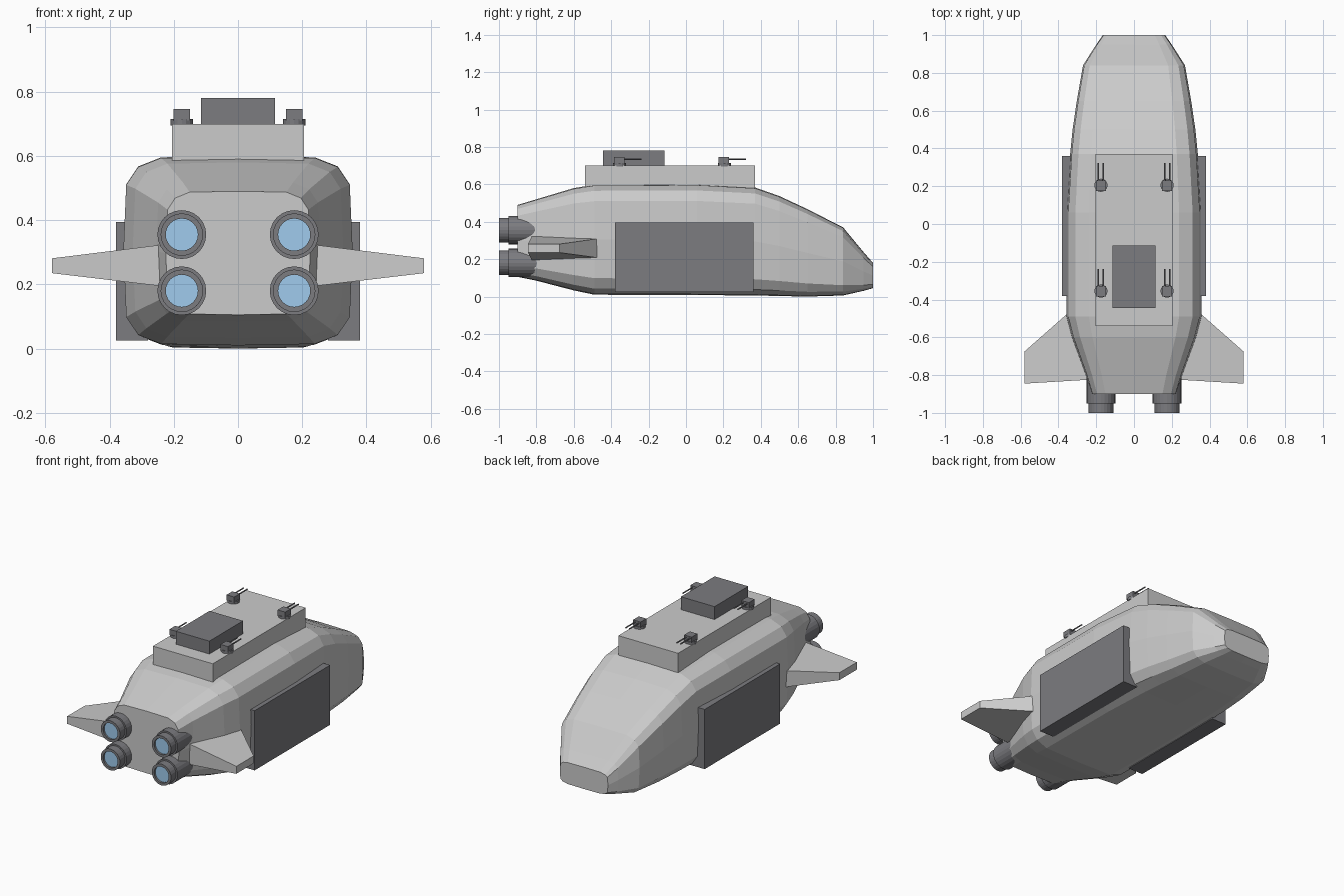
import bpy, bmesh, math

if "Cube" in bpy.data.objects:
    bpy.data.objects.remove(bpy.data.objects["Cube"])


def material(name, rgb):
    m = bpy.data.materials.new(name)
    m.diffuse_color = (*rgb, 1)
    m.use_nodes = True
    m.node_tree.nodes["Principled BSDF"].inputs["Base Color"].default_value = m.diffuse_color
    return m


DARK = material("dark_grey", (0.2, 0.2, 0.215))
BLUE = material("engine_blue", (0.35, 0.6, 0.85))


def add_object(name, bm, mat=None):
    bmesh.ops.recalc_face_normals(bm, faces=bm.faces)
    mesh = bpy.data.meshes.new(name)
    bm.to_mesh(mesh)
    bm.free()
    ob = bpy.data.objects.new(name, mesh)
    bpy.context.collection.objects.link(ob)
    if mat:
        mesh.materials.append(mat)
    return ob


def loft(name, rings, mat=None):
    """Skin a list of equal-length closed rings and cap both ends."""
    bm = bmesh.new()
    rows = [[bm.verts.new(p) for p in ring] for ring in rings]
    n = len(rows[0])
    for a, b in zip(rows, rows[1:]):
        for i in range(n):
            j = (i + 1) % n
            bm.faces.new((a[i], a[j], b[j], b[i]))
    bm.faces.new(rows[0])
    bm.faces.new(rows[-1])
    return add_object(name, bm, mat)


def box(name, x, y, z, mat=None):
    rings = [[(x[0], b, c), (x[1], b, c), (x[1], b, d), (x[0], b, d)]
             for b in y for c, d in [z]]
    return loft(name, rings, mat)


def lathe(name, centre, profile, axis, mat, sides=24):
    """Rings of (radius, position) around the y or z axis."""
    rings = []
    for r, t in profile:
        ring = []
        for i in range(sides):
            a = 2 * math.pi * i / sides
            u, v = r * math.cos(a), r * math.sin(a)
            ring.append((centre[0] + u, t, centre[1] + v) if axis == "y"
                        else (centre[0] + u, centre[1] + v, t))
        rings.append(ring)
    return loft(name, rings, mat)


# Hull: one rounded-box section scaled along y (y, half width, bottom, top)
quarter = [(1, 0), (0.975, 0.7), (0.87, 0.89), (0.67, 0.985), (0, 1)]
section = (quarter + [(-x, z) for x, z in quarter[-2::-1]]
           + [(-x, -z) for x, z in quarter[1:]]
           + [(x, -z) for x, z in quarter[-2:0:-1]])
stations = [(-0.9, 0.225, 0.105, 0.49), (-0.8, 0.255, 0.085, 0.52),
            (-0.6, 0.328, 0.033, 0.58), (-0.49, 0.357, 0.01, 0.598),
            (0.06, 0.357, 0.008, 0.6), (0.37, 0.338, 0.006, 0.583),
            (0.5, 0.325, 0.003, 0.537), (0.65, 0.303, 0.0, 0.467),
            (0.84, 0.27, 0.006, 0.37), (0.95, 0.2, 0.031, 0.237),
            (1.0, 0.165, 0.045, 0.18)]
loft("hull", [[(w * x, y, (lo + hi) / 2 + z * (hi - lo) / 2) for x, z in section]
              for y, w, lo, hi in stations])

# Upper deck and bridge block
box("upper_deck", (-0.205, 0.205), (-0.54, 0.37), (0.5, 0.7))
box("bridge_block", (-0.115, 0.115), (-0.445, -0.115), (0.69, 0.78), DARK)

for s, side in ((-1, "left"), (1, "right")):
    # Side cargo panel
    box(side + "_side_panel", sorted((s * 0.28, s * 0.38)), (-0.38, 0.36),
        (0.025, 0.395), DARK)

    # Tapered tail wing, root buried in the hull
    wing = [(0.2, -0.34, -0.822, 0.19, 0.328), (0.58, -0.675, -0.845, 0.235, 0.281)]
    loft(side + "_wing", [[(s * x, f, lo), (s * x, b, lo), (s * x, b, hi), (s * x, f, hi)]
                          for x, f, b, lo, hi in wing])

    # Engines with recessed blue exhaust
    for level, z in (("lower", 0.18), ("upper", 0.355)):
        name = f"{side}_{level}_engine"
        lathe(name, (s * 0.175, z),
              [(0.076, -0.7), (0.076, -0.95), (0.066, -0.95), (0.066, -1.0),
               (0.05, -1.0), (0.05, -0.985)], "y", DARK)
        lathe(name + "_exhaust", (s * 0.175, z),
              [(0.05, -0.98), (0.05, -0.988)], "y", BLUE)

    # Twin-barrel deck turrets
    for place, y in (("rear", -0.355), ("fore", 0.205)):
        x, name = s * 0.175, f"{side}_{place}_turret"
        lathe(name + "_base", (x, y), [(0.035, 0.695), (0.035, 0.715)], "z", DARK, 16)
        box(name + "_body", (x - 0.026, x + 0.026), (y - 0.03, y + 0.026),
            (0.71, 0.746), DARK)
        for dx in (-0.013, 0.013):
            lathe(name + "_barrel", (x + dx, 0.735),
                  [(0.004, y), (0.004, y + 0.117)], "y", DARK, 8)
